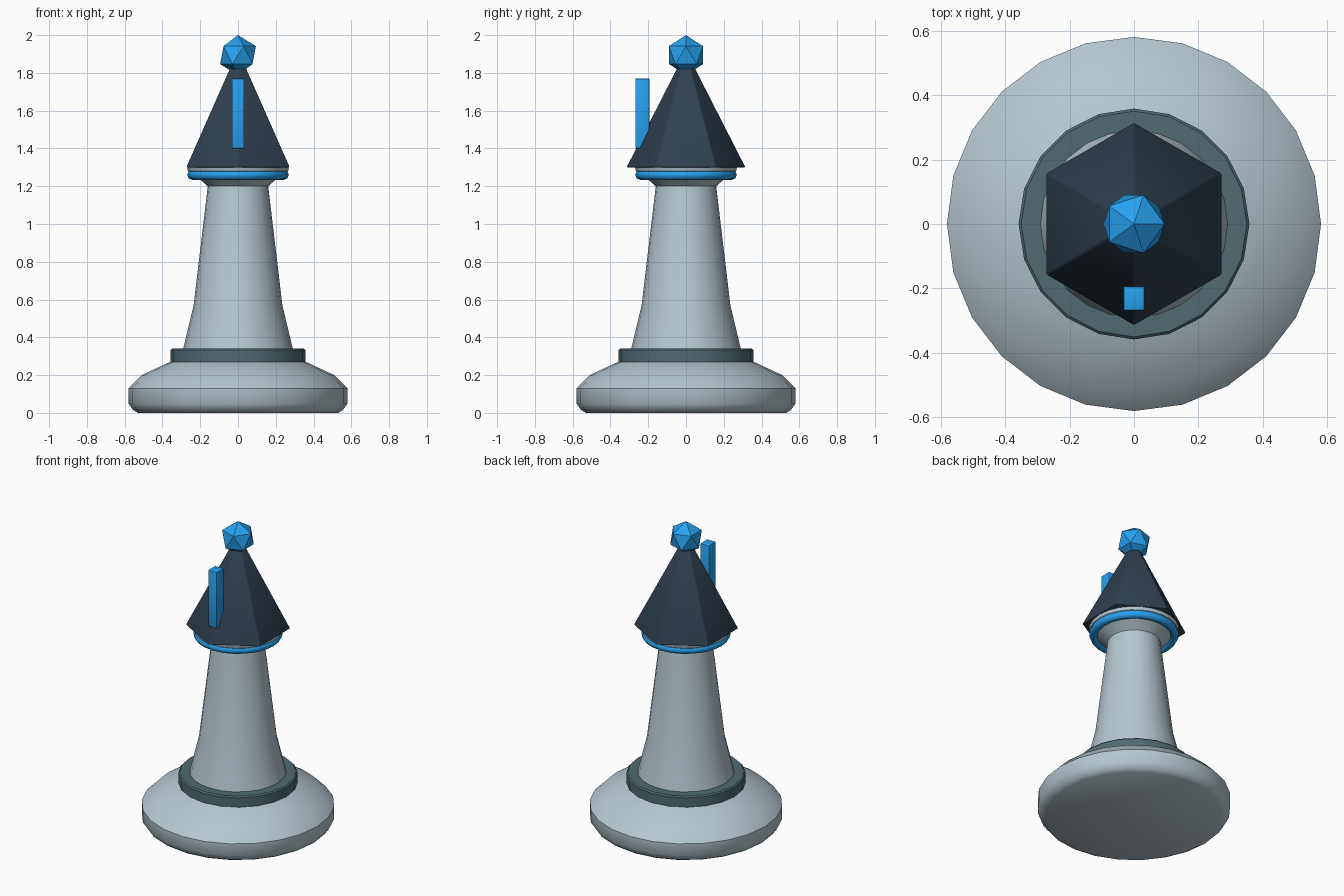
import bpy, bmesh
from math import pi, sin, cos, radians

if "Cube" in bpy.data.objects:
    bpy.data.objects.remove(bpy.data.objects["Cube"])


def mat(name, rgb):
    m = bpy.data.materials.new(name)
    m.diffuse_color = (*rgb, 1)
    m.use_nodes = True
    m.node_tree.nodes["Principled BSDF"].inputs["Base Color"].default_value = m.diffuse_color
    return m


STONE = mat("pale_stone", (0.47, 0.57, 0.63))
TEAL = mat("dark_teal", (0.08, 0.145, 0.165))
SLATE = mat("slate", (0.03, 0.052, 0.078))
BLUE = mat("bright_blue", (0.02, 0.36, 0.87))


def finish(obj, name, material, bevel=0, smooth=None):
    obj.name = name
    obj.data.materials.append(material)
    bpy.context.view_layer.objects.active = obj
    if bevel:
        b = obj.modifiers.new("bevel", 'BEVEL')
        b.width, b.segments = bevel, 2
        bpy.ops.object.modifier_apply(modifier=b.name)
    if smooth:
        bpy.ops.object.select_all(action='DESELECT')
        obj.select_set(True)
        bpy.ops.object.shade_smooth_by_angle(angle=radians(smooth))
    return obj


def lathe(name, profile, sides, material, smooth=40):
    """Turn an (r, z) profile into a capped solid."""
    bm = bmesh.new()
    rings = [[bm.verts.new((r * cos(2 * pi * i / sides), r * sin(2 * pi * i / sides), z))
              for i in range(sides)] for r, z in profile]
    for a, b in zip(rings, rings[1:]):
        for i in range(sides):
            j = (i + 1) % sides
            bm.faces.new((a[i], a[j], b[j], b[i]))
    bm.faces.new(rings[0][::-1])
    bm.faces.new(rings[-1])
    me = bpy.data.meshes.new(name)
    bm.to_mesh(me)
    bm.free()
    obj = bpy.data.objects.new(name, me)
    bpy.context.collection.objects.link(obj)
    return finish(obj, name, material, smooth=smooth)


# Turned base and tapering shaft with flared top
lathe("body", [(0.53, 0), (0.555, 0.015), (0.58, 0.05), (0.58, 0.13), (0.51, 0.20),
               (0.37, 0.265), (0.30, 0.29), (0.29, 0.34), (0.235, 0.57), (0.16, 1.20),
               (0.20, 1.235), (0.265, 1.28), (0.27, 1.30)], 24, STONE)

# Collar above the base
lathe("collar", [(0.35, 0.262), (0.358, 0.27), (0.358, 0.332), (0.35, 0.34)], 20, TEAL)

# Ring under the roof
bpy.ops.mesh.primitive_torus_add(major_segments=24, minor_segments=8, major_radius=0.243,
                                 minor_radius=0.026, location=(0, 0, 1.26))
finish(bpy.context.object, "neck_ring", BLUE, smooth=60)

# Six-sided roof with corners on the y axis
bpy.ops.mesh.primitive_cone_add(vertices=6, radius1=0.316, radius2=0.02, depth=0.58,
                                location=(0, 0, 1.59))
finish(bpy.context.object, "roof", SLATE, bevel=0.006, smooth=40)

# Faceted finial
bpy.ops.mesh.primitive_ico_sphere_add(subdivisions=1, radius=0.106, location=(0, 0, 1.894))
finish(bpy.context.object, "finial", BLUE)

# Upright bar on the front of the roof
bpy.ops.mesh.primitive_cube_add(size=1, location=(0, -0.231, 1.585))
bar = bpy.context.object
bar.scale = (0.064, 0.075, 0.37)
bpy.ops.object.transform_apply(location=False, rotation=False, scale=True)
finish(bar, "front_bar", BLUE, bevel=0.004, smooth=40)
